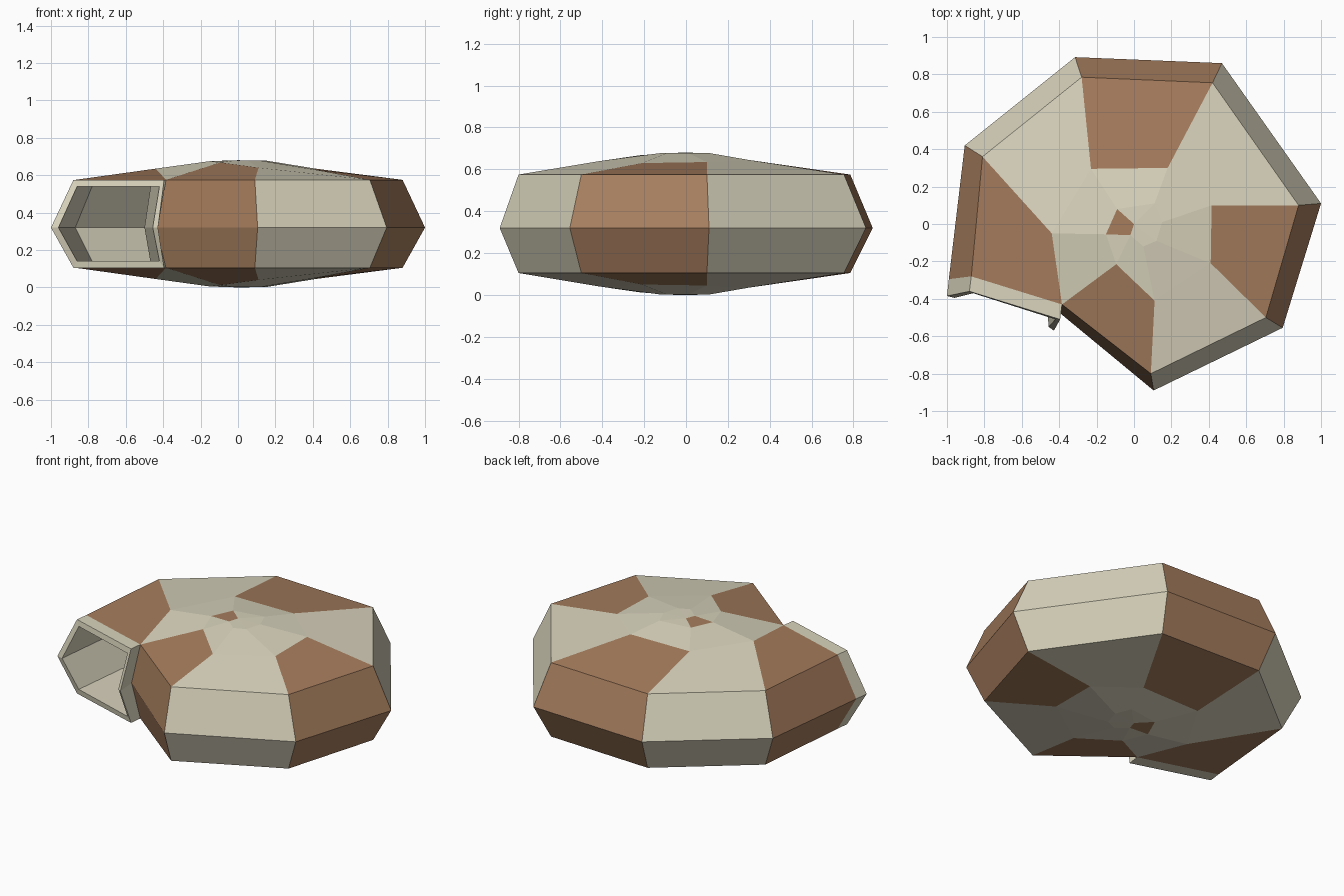
import bpy, bmesh

if "Cube" in bpy.data.objects:
    bpy.data.objects.remove(bpy.data.objects["Cube"])

MID, TOP_SUM = 0.32, 0.68

def material(name, rgb):
    m = bpy.data.materials.new(name)
    m.diffuse_color = (*rgb, 1)
    m.use_nodes = True
    m.node_tree.nodes["Principled BSDF"].inputs["Base Color"].default_value = m.diffuse_color
    return m

cream = material("cream", (0.70, 0.66, 0.51))
brown = material("brown", (0.38, 0.205, 0.11))

# Spiral seam seen from above: seven points to a whorl, from mouth to centre
spiral = [(-.87, -.28), (-.81, .36), (-.28, .785), (.42, .755), (.88, .10), (.705, -.50),
          (.09, -.80), (-.385, -.43), (-.44, -.05), (-.23, .295), (.18, .30), (.415, .10),
          (.41, -.21), (.11, -.41), (-.095, -.215), (-.15, -.055), (-.09, .08), (.11, .11),
          (.15, .01), (.12, -.09), (.05, -.12), (-.02, -.06), (0, 0)]
heights = [.575] * 8 + [.635, .645, .645, .635, .63, .64, .668] + [.675] * 2 + [.678] * 5 + [.68]
# Widest edge of the outer whorl
rim = [(-.99, -.295), (-.905, .42), (-.315, .892), (.47, .86), (1, .11), (.795, -.555),
       (.105, -.89), (-.44, -.44)]

bm = bmesh.new()
def vert(x, y, z):
    return bm.verts.new((x, y, z))

def face(vs, mat=0):
    bm.faces.new(vs).material_index = mat

def bridge(a, b):
    for i in range(len(a)):
        j = (i + 1) % len(a)
        face((a[i], a[j], b[j], b[i]))

top = [vert(x, y, z) for (x, y), z in zip(spiral, heights)]
bot = [vert(x, y, TOP_SUM - z) for (x, y), z in zip(spiral, heights)]
mid = [vert(x, y, MID) for x, y in rim]

# Upper and lower whorl panels, alternately brown and cream on the outer whorl
for s in (top, bot):
    for i in range(14):
        face((s[i], s[i + 1], s[i + 8], s[i + 7]), 1 if i < 7 and i % 2 == 0 else 0)
    face((s[14], s[15], s[21]))
    face((s[15], s[16], s[22], s[21]), 1)
    for i in range(16, 21):
        face((s[i], s[i + 1], s[22]))
    # Outer wall
    for i in range(7):
        face((s[i], s[i + 1], mid[i + 1], mid[i]), 1 - i % 2)

def section(outer_mid, outer, inner, inner_mid, z_out, z_in):
    return [vert(*outer_mid, MID), vert(*outer, z_out), vert(*inner, z_in),
            vert(*inner_mid, MID), vert(*inner, TOP_SUM - z_in), vert(*outer, TOP_SUM - z_out)]

# Mouth lip, then the hollow passage running back into the whorl
loops = [[mid[0], top[0], top[7], mid[7], bot[7], bot[0]],
         section((-1, -.385), (-.88, -.36), (-.395, -.51), (-.428, -.57), .575, .575),
         section((-.96, -.395), (-.86, -.37), (-.42, -.51), (-.456, -.55), .54, .54),
         section((-.87, .405), (-.78, .35), (-.46, -.04), (-.50, -.03), .54, .59),
         section((-.30, .85), (-.27, .75), (-.24, .33), (-.27, .38), .54, .59),
         section((.44, .81), (.39, .72), (.19, .35), (.22, .39), .54, .59)]
for a, b in zip(loops, loops[1:]):
    bridge(a, b)
face(loops[-1])

bmesh.ops.recalc_face_normals(bm, faces=bm.faces[:])
mesh = bpy.data.meshes.new("spiral_shell")
bm.to_mesh(mesh)
bm.free()
mesh.materials.append(cream)
mesh.materials.append(brown)
bpy.context.collection.objects.link(bpy.data.objects.new("spiral_shell", mesh))
